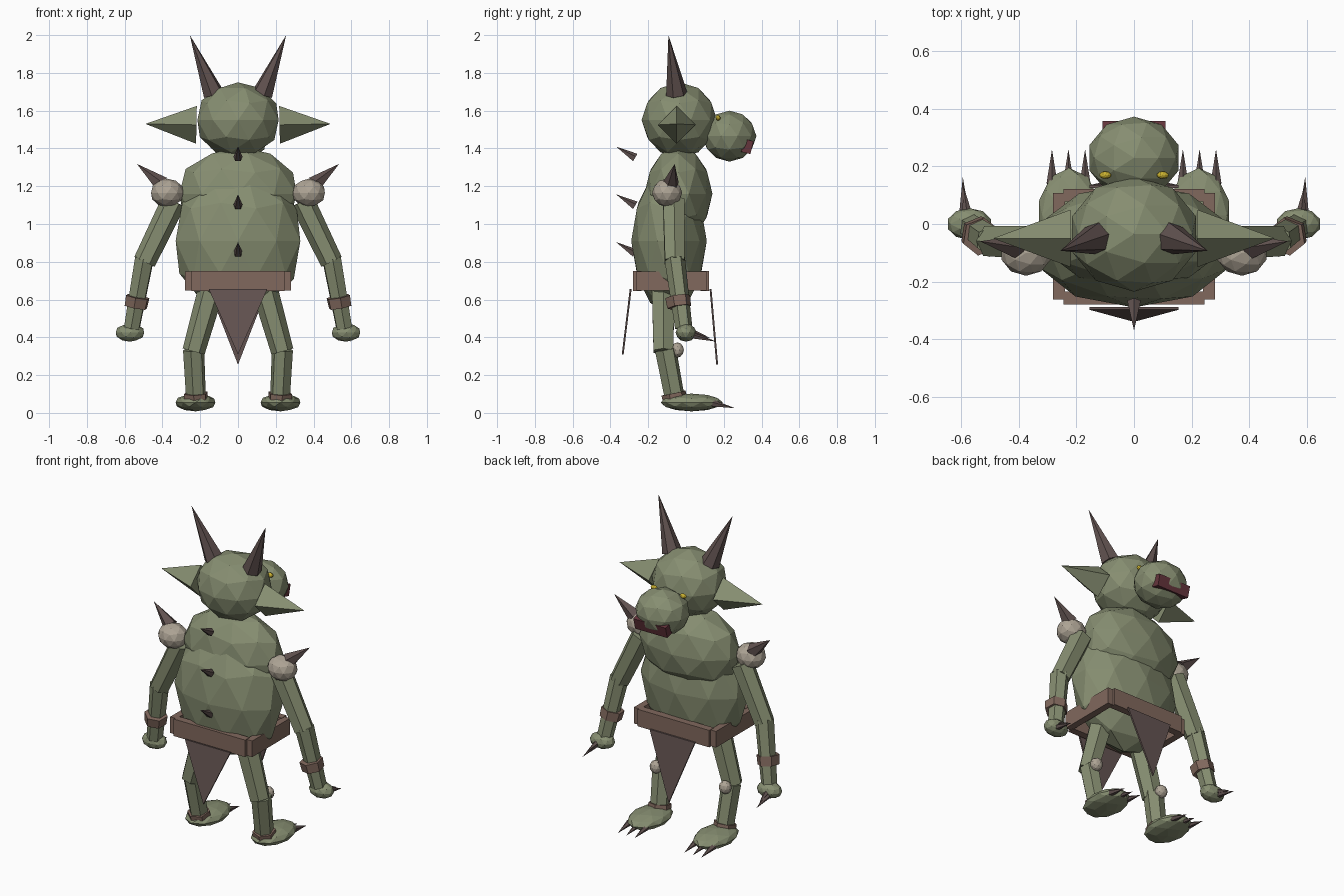
import bpy, bmesh
from math import pi
from mathutils import Vector, Matrix

if "Cube" in bpy.data.objects:
    bpy.data.objects.remove(bpy.data.objects["Cube"])


def material(name, rgb):
    m = bpy.data.materials.new(name)
    m.diffuse_color = (*rgb, 1)
    m.use_nodes = True
    m.node_tree.nodes["Principled BSDF"].inputs["Base Color"].default_value = m.diffuse_color
    return m


SKIN = material("skin", (0.24, 0.27, 0.165))
HORN = material("horn", (0.12, 0.085, 0.08))
LEATHER = material("leather", (0.22, 0.14, 0.11))
CLOTH = material("cloth", (0.13, 0.09, 0.085))
BONE = material("bone", (0.42, 0.37, 0.3))
MOUTH = material("mouth", (0.13, 0.035, 0.045))
EYE = material("eye", (0.6, 0.45, 0.03))


def finish(name, bm, mat):
    bmesh.ops.recalc_face_normals(bm, faces=bm.faces)
    me = bpy.data.meshes.new(name)
    bm.to_mesh(me)
    bm.free()
    me.materials.append(mat)
    ob = bpy.data.objects.new(name, me)
    bpy.context.collection.objects.link(ob)
    return ob


def ball(name, center, radii, mat, sub=2):
    """Faceted ellipsoid whose bounds match the radii exactly."""
    bm = bmesh.new()
    bmesh.ops.create_icosphere(bm, subdivisions=sub, radius=1)
    ext = [max(abs(v.co[i]) for v in bm.verts) for i in range(3)]
    for v in bm.verts:
        v.co = Vector([center[i] + v.co[i] / ext[i] * radii[i] for i in range(3)])
    return finish(name, bm, mat)


def rod(name, a, b, r1, r2, mat, sides=6, spin=0.0, squash=1.0):
    """Tapered prism or spike running from a to b."""
    a, b = Vector(a), Vector(b)
    d = b - a
    rot = d.to_track_quat('Z', 'Y').to_matrix().to_4x4()
    m = Matrix.Translation((a + b) / 2) @ rot @ Matrix.Diagonal((1, squash, 1, 1)) @ Matrix.Rotation(spin, 4, 'Z')
    bm = bmesh.new()
    bmesh.ops.create_cone(bm, cap_ends=True, segments=sides, radius1=r1,
                          radius2=r2, depth=d.length, matrix=m)
    bmesh.ops.remove_doubles(bm, verts=bm.verts, dist=1e-5)
    return finish(name, bm, mat)


def box(name, center, size, mat, tilt=0.0):
    bm = bmesh.new()
    m = Matrix.Translation(center) @ Matrix.Rotation(tilt, 4, 'X') @ Matrix.Diagonal((*size, 1))
    bmesh.ops.create_cube(bm, size=1, matrix=m)
    return finish(name, bm, mat)


def flap(name, y_top, y_tip, z_tip, half):
    """Thin hanging triangle of cloth."""
    bm = bmesh.new()
    t = 0.005
    pts = [(-half, y_top, 0.655), (half, y_top, 0.655), (0, y_tip, z_tip)]
    back = [bm.verts.new((x, y - t, z)) for x, y, z in pts]
    front = [bm.verts.new((x, y + t, z)) for x, y, z in pts]
    bm.faces.new(back)
    bm.faces.new(front[::-1])
    for i in range(3):
        j = (i + 1) % 3
        bm.faces.new((back[i], back[j], front[j], front[i]))
    return finish(name, bm, CLOTH)


# torso and head
ball("belly", (0, -0.09, 0.91), (0.33, 0.2, 0.385), SKIN)
ball("chest", (0, -0.04, 1.16), (0.31, 0.18, 0.25), SKIN)
ball("head", (0, -0.035, 1.55), (0.215, 0.2, 0.2), SKIN)
ball("snout", (0, 0.23, 1.465), (0.155, 0.143, 0.135), SKIN)
box("mouth", (0, 0.325, 1.41), (0.22, 0.05, 0.07), MOUTH, -0.25)

# spikes down the spine
for k in range(3):
    dz = 0.253 * k
    rod(f"spine_spike_{k + 1}", (0, -0.27, 1.35 - dz), (0, -0.37, 1.41 - dz),
        0.025, 0, HORN, 5)

# belt planks and hanging cloth
for n, y in (("front", -0.2575), ("back", 0.1)):
    box(f"belt_{n}", (0, y, 0.698), (0.49, 0.045, 0.105), LEATHER)
for n, s in (("left", -1), ("right", 1)):
    box(f"belt_{n}", (s * 0.26, -0.077, 0.698), (0.042, 0.37, 0.1), LEATHER)
flap("front_cloth", -0.293, -0.335, 0.31, 0.155)
flap("back_cloth", 0.13, 0.165, 0.255, 0.155)

for n, s in (("left", -1), ("right", 1)):
    # face
    ball(f"{n}_eye", (s * 0.1, 0.17, 1.562), (0.02, 0.013, 0.015), EYE)
    rod(f"{n}_ear", (s * 0.22, -0.05, 1.525), (s * 0.49, -0.05, 1.53),
        0.1, 0, SKIN, 4)
    rod(f"{n}_horn", (s * 0.13, -0.05, 1.69), (s * 0.255, -0.093, 2.0),
        0.057, 0, HORN, 6)

    # shoulder
    ball(f"{n}_shoulder", (s * 0.375, -0.1, 1.165), (0.085, 0.08, 0.075), BONE)
    rod(f"{n}_shoulder_spike", (s * 0.405, -0.08, 1.21), (s * 0.535, -0.06, 1.318),
        0.045, 0, HORN, 5)

    # arm
    rod(f"{n}_upper_arm", (s * 0.34, -0.065, 1.12), (s * 0.495, -0.06, 0.8),
        0.066, 0.06, SKIN, 6)
    rod(f"{n}_forearm", (s * 0.495, -0.06, 0.82), (s * 0.562, -0.012, 0.45),
        0.055, 0.046, SKIN, 6)
    rod(f"{n}_wrist_band", (s * 0.531, -0.044, 0.615), (s * 0.541, -0.036, 0.56),
        0.067, 0.064, LEATHER, 6)
    ball(f"{n}_hand", (s * 0.572, 0, 0.425), (0.075, 0.055, 0.048), SKIN)
    rod(f"{n}_hand_claw_1", (s * 0.59, 0.03, 0.41), (s * 0.595, 0.163, 0.377),
        0.019, 0, HORN, 5)
    rod(f"{n}_hand_claw_2", (s * 0.58, 0.035, 0.425), (s * 0.592, 0.13, 0.395),
        0.018, 0, HORN, 5)

    # leg
    rod(f"{n}_thigh", (s * 0.14, -0.12, 0.66), (s * 0.235, -0.12, 0.325),
        0.07, 0.06, SKIN, 6)
    ball(f"{n}_knee", (s * 0.237, -0.045, 0.333), (0.036, 0.034, 0.04), BONE)
    rod(f"{n}_shin", (s * 0.235, -0.108, 0.335), (s * 0.222, -0.058, 0.07),
        0.058, 0.054, SKIN, 6)
    rod(f"{n}_ankle_band", (s * 0.224, -0.066, 0.105), (s * 0.223, -0.06, 0.077),
        0.066, 0.066, LEATHER, 6)
    ball(f"{n}_foot", (s * 0.225, 0.03, 0.055), (0.105, 0.165, 0.047), SKIN)
    for i, x in enumerate((0.17, 0.228, 0.285)):
        rod(f"{n}_toe_claw_{i + 1}", (s * x, 0.14, 0.05), (s * x, 0.26, 0.025),
            0.02, 0, HORN, 5)
